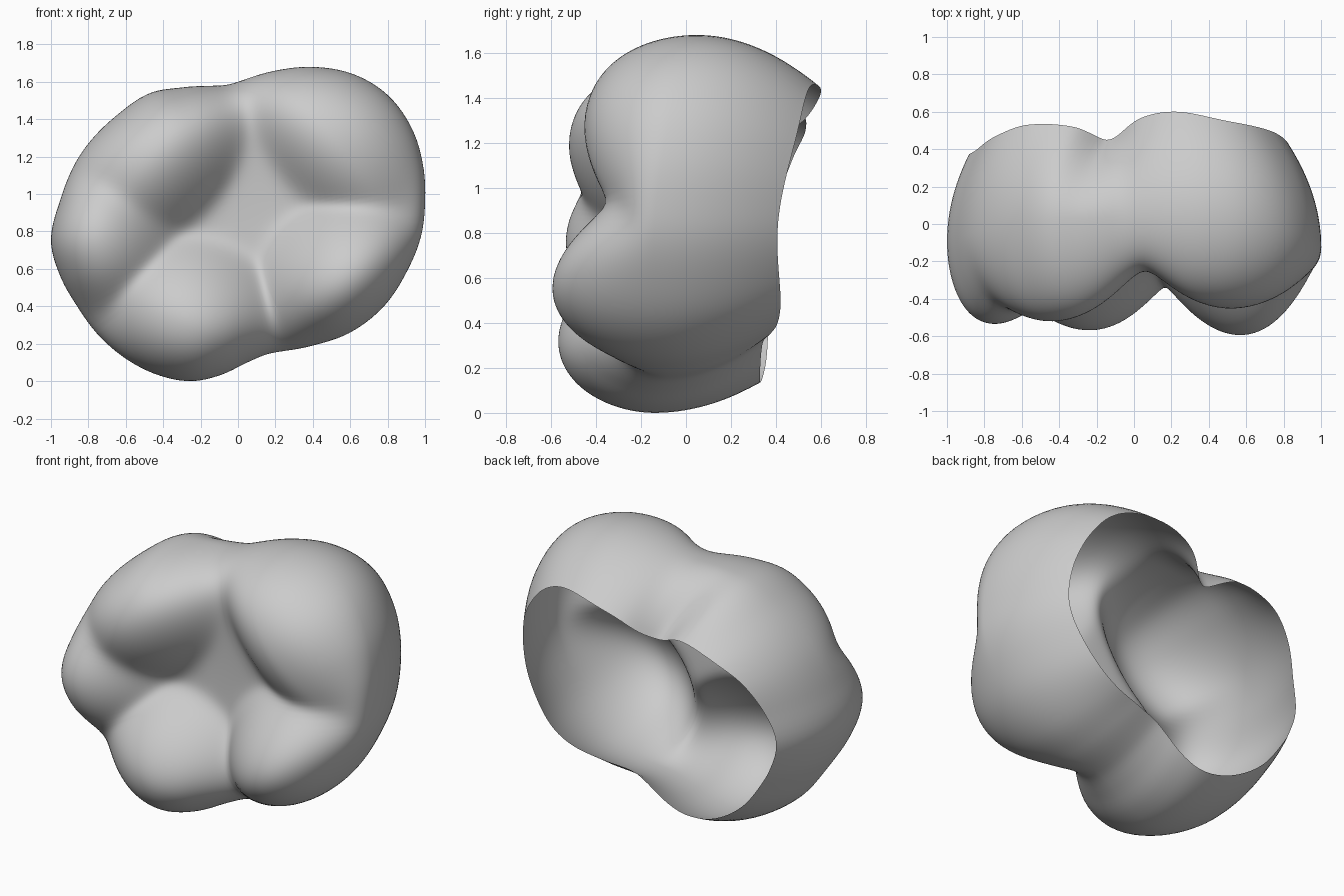
import bpy, bmesh
from math import sin, cos, pi, atan2, hypot, exp, log, radians

if "Cube" in bpy.data.objects:
    bpy.data.objects.remove(bpy.data.objects["Cube"])

CX, CZ = 0.0, 0.85
SEG, FRONT, BACK = 160, 48, 18

# Outline of the crown seen from the front (x, z)
outline = [(1.0, .95), (.99, 1.15), (.93, 1.35), (.8, 1.53), (.62, 1.64), (.4, 1.68), (.2, 1.66),
           (0, 1.6), (-.1, 1.58), (-.3, 1.57), (-.47, 1.54), (-.65, 1.42), (-.85, 1.2), (-.95, .97),
           (-1.0, .75), (-.95, .56), (-.86, .4), (-.75, .25), (-.6, .12), (-.42, .03), (-.25, 0),
           (-.1, .03), (.05, .1), (.18, .15), (.4, .19), (.6, .26), (.78, .4), (.9, .58), (.98, .78)]
radius_keys = [(atan2(z - CZ, x - CX) % (2 * pi), hypot(x - CX, z - CZ)) for x, z in outline]

# By angle: degrees, rim y, rim inset fraction, widest y, fullness of the front edge
rim = [(0, .41, .83, -.14, 9), (30, .50, .79, -.06, 8), (50, .55, .77, .02, 7),
       (68, .60, .71, .05, 7), (85, .57, .66, .05, 7), (109, .45, .55, .03, 7),
       (125, .52, .68, .02, 7), (145, .53, .79, -.02, 8), (160, .47, .85, -.05, 9),
       (180, .38, .88, -.09, 10), (200, .37, .88, -.1, 10), (225, .36, .87, -.12, 7),
       (252, .33, .84, -.14, 7), (280, .34, .76, -.1, 6), (302, .38, .75, -.08, 5),
       (328, .42, .80, -.12, 6)]

# Cusps: x, z, height, inner, outer and tangential falloff
cusps = [(-.45, 1.23, .53, 1.8, 1.0, .85), (.52, 1.30, .46, 2.0, .7, .65),
         (-.80, .76, .55, 1.5, 1.2, 1.4), (-.25, .28, .58, 1.6, 1.0, 1.2),
         (.63, .46, .64, 1.5, 1.3, 1.35)]


def periodic(keys):
    """Smooth closed interpolation through (angle, value) keys."""
    keys = sorted(keys)
    n = len(keys)

    def key(i):
        return keys[i % n][0] + 2 * pi * (i // n), keys[i % n][1]

    def f(a):
        a %= 2 * pi
        i = max((k for k in range(n) if keys[k][0] <= a), default=-1)
        (a0, v0), (a1, v1), (a2, v2), (a3, v3) = (key(i + d) for d in (-1, 0, 1, 2))
        h = a2 - a1
        t = (a - a1) / h
        m1, m2 = (v2 - v0) / (a2 - a0) * h, (v3 - v1) / (a3 - a1) * h
        return ((2*t**3 - 3*t*t + 1) * v1 + (t**3 - 2*t*t + t) * m1
                + (3*t*t - 2*t**3) * v2 + (t**3 - t*t) * m2)
    return f


radius = periodic(radius_keys)
rim_y, rim_in, wide_y, full = (periodic([(radians(r[0]), r[k]) for r in rim]) for k in (1, 2, 3, 4))


def relief(x, z):
    """Chewing surface height: smooth maximum of the cusps and the central hollow."""
    k = 26
    total = exp(k * (.215 + .1 * hypot(x, z - CZ) ** 2))
    for cx, cz, h, ci, co, ct in cusps:
        L = hypot(cx - CX, cz - CZ)
        ux, uz = (cx - CX) / L, (cz - CZ) / L
        r = (x - cx) * ux + (z - cz) * uz
        t = (z - cz) * ux - (x - cx) * uz
        total += exp(k * (h - (co if r > 0 else ci) * r * r - ct * t * t))
    return log(total) / k


def point(a, s, y):
    r = radius(a) * s
    return CX + r * cos(a), y, CZ + r * sin(a)


bm = bmesh.new()
rings = []
# Chewing surface, rolling over to the widest line
for j in range(1, FRONT + 1):
    s = sin(j / FRONT * pi / 2)
    ring = []
    for i in range(SEG):
        a = 2 * pi * i / SEG
        x, _, z = point(a, s, 0)
        w = wide_y(a)
        y = w - (relief(x, z) + w) * max(0, 1 - s ** full(a)) ** .5
        ring.append(bm.verts.new((x, y, z)))
    rings.append(ring)
# Side wall, tapering in to the open back rim
for j in range(1, BACK + 1):
    t = j / BACK
    ring = []
    for i in range(SEG):
        a = 2 * pi * i / SEG
        s = 1 - (1 - rim_in(a)) * t ** 2
        ring.append(bm.verts.new(point(a, s, wide_y(a) + (rim_y(a) - wide_y(a)) * t)))
    rings.append(ring)
centre = bm.verts.new((CX, -relief(CX, CZ), CZ))
for i in range(SEG):
    n = (i + 1) % SEG
    bm.faces.new((centre, rings[0][i], rings[0][n]))
    for p, q in zip(rings, rings[1:]):
        bm.faces.new((p[i], q[i], q[n], p[n]))
for f in bm.faces:
    f.smooth = True

mesh = bpy.data.meshes.new("tooth_crown")
bm.to_mesh(mesh)
bm.free()
crown = bpy.data.objects.new("tooth_crown", mesh)
bpy.context.collection.objects.link(crown)
